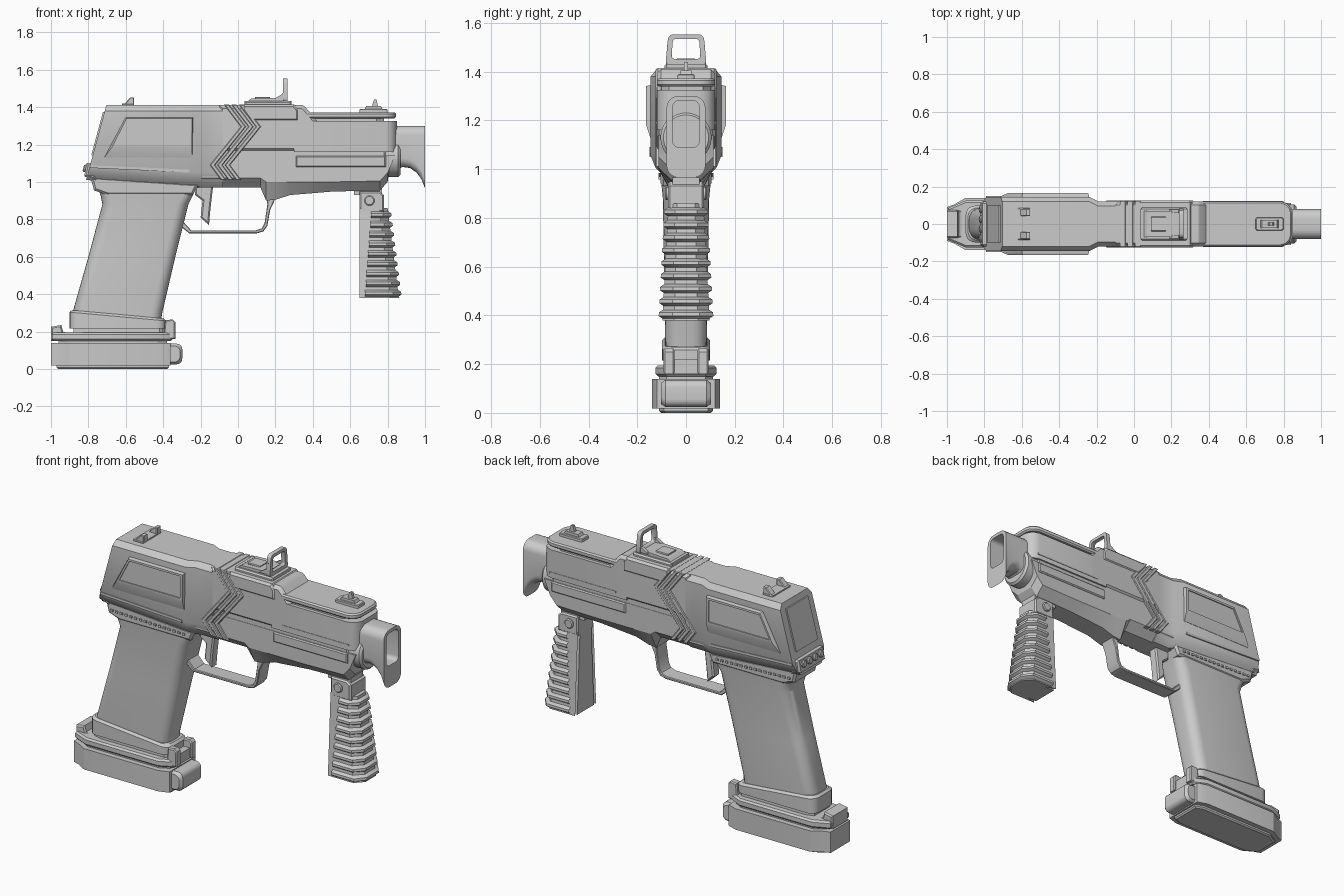
import bpy, bmesh, math
from mathutils import Vector


def loft(name, rings, bevel=0.0, closed=False):
    """Skin matching rings of 3D points, cap the ends, optionally round the cap rims."""
    bm = bmesh.new()
    vs = [[bm.verts.new(p) for p in r] for r in rings]
    n = len(rings[0])
    for a, b in zip(vs, vs[1:]):
        for i in range(n):
            j = (i + 1) % n
            bm.faces.new((a[i], a[j], b[j], b[i]))
    caps = [bm.faces.new(vs[0]), bm.faces.new(vs[-1])]
    bmesh.ops.recalc_face_normals(bm, faces=bm.faces)
    if bevel:
        edges = list({e for f in caps for e in f.edges})
        bmesh.ops.bevel(bm, geom=edges, offset=bevel, segments=1, profile=0.5,
                        affect='EDGES', clamp_overlap=True)
    me = bpy.data.meshes.new(name)
    bm.to_mesh(me)
    bm.free()
    me.polygons.foreach_set("use_smooth", [True] * len(me.polygons))
    me.set_sharp_from_angle(angle=math.radians(28))
    ob = bpy.data.objects.new(name, me)
    bpy.context.collection.objects.link(ob)
    return ob


def prism(name, prof, hw, bevel=0.0, y=0.0):
    """Side profile (x, z) extruded across the width."""
    return loft(name, [[(x, y + s * hw, z) for x, z in prof] for s in (-1, 1)], bevel)


def box(name, x0, x1, z0, z1, hw, bevel=0.0, y=0.0):
    return prism(name, [(x0, z0), (x1, z0), (x1, z1), (x0, z1)], hw, bevel, y)


def plan(name, pts, z0, z1, bevel=0.0):
    """Half plan outline (x, y) mirrored across y and extruded upward."""
    full = pts + [(x, -y) for x, y in reversed(pts)]
    return loft(name, [[(x, y, z) for x, y in full] for z in (z0, z1)], bevel)


def rrect(a0, a1, b0, b1, r, n=5):
    out = []
    for ca, cb, t in ((a1 - r, b1 - r, 0), (a0 + r, b1 - r, 90),
                      (a0 + r, b0 + r, 180), (a1 - r, b0 + r, 270)):
        for k in range(n + 1):
            q = math.radians(t + 90 * k / n)
            out.append((ca + r * math.cos(q), cb + r * math.sin(q)))
    return out


def rod(name, p0, p1, r, n=20, bevel=0.0):
    p0, p1 = Vector(p0), Vector(p1)
    q = (p1 - p0).to_track_quat('Z', 'Y')
    ring = [q @ Vector((r * math.cos(2 * math.pi * k / n), r * math.sin(2 * math.pi * k / n), 0))
            for k in range(n)]
    return loft(name, [[p + v for v in ring] for p in (p0, p1)], bevel)


# Rear receiver: wide faceted shell with a raked back, narrowing forward
def shell(fx, w, zb, zt=1.41):
    h = [(w - 0.05, zb), (w - 0.02, zb + 0.03), (w, zb + 0.08), (w, zt - 0.03), (w - 0.025, zt)]
    return [(fx(z), y, z) for y, z in h + [(-y, z) for y, z in reversed(h)]]


def rake(z):
    return -0.815 + (z - 1.0) * 0.27


loft("rear_receiver", [shell(rake, 0.145, 1.01), shell(lambda z: -0.24, 0.145, 0.975),
                       shell(lambda z: -0.19, 0.12, 0.97), shell(lambda z: -0.08, 0.12, 0.97)])
prism("rear_plate", [(rake(z) + d, z) for z, d in ((1.14, -0.008), (1.375, -0.008),
                                                   (1.375, 0.03), (1.14, 0.03))], 0.10)
prism("rear_lip", [(-0.822, 1.03), (-0.81, 1.1), (-0.76, 1.1), (-0.76, 1.01)], 0.12, 0.01)
for i in range(4):
    y = -0.078 + i * 0.052
    rod("rear_button", (-0.79, y, 1.066), (-0.827, y, 1.074), 0.02, 16, 0.005)

# Raised side panels with a sloped lower edge and framed face
for s in (-1, 1):
    def at(pts, y):
        return [(x, s * y, z) for x, z in pts]
    out = [(-0.715, 1.13), (-0.245, 1.13), (-0.24, 1.345), (-0.60, 1.345)]
    mid = [(-0.675, 1.185), (-0.245, 1.185), (-0.245, 1.34), (-0.595, 1.34)]
    inn = [(-0.655, 1.2), (-0.26, 1.2), (-0.26, 1.328), (-0.59, 1.328)]
    loft("side_panel", [at(out, 0.13), at(out, 0.147), at(mid, 0.165), at(inn, 0.165), at(inn, 0.159)])
    # Fine seam strip along the lower rear receiver
    loft("lower_strip", [at([(-0.79, 1.075), (-0.26, 1.05), (-0.26, 1.065), (-0.79, 1.09)], y)
                         for y in (0.13, 0.149)])

# Chevron ribs between rear and front halves
zig = [(-0.06, 1.413), (0.03, 1.295), (-0.135, 1.09), (-0.075, 1.01)]
for k in range(3):
    d = k * 0.04 - 0.015
    prism("chevron_rib", [(x + d, z) for x, z in zig] + [(x + d + 0.027, z) for x, z in reversed(zig)],
          0.125, 0.004)

# Slide: high middle part, lower front part with rounded nose, top cover
prism("slide_middle", [(-0.1, 1.16), (0.42, 1.16), (0.42, 1.33), (0.36, 1.4), (0.345, 1.41), (-0.1, 1.41)],
      0.12, 0.018)
nose = [(0.3, 0.12), (0.79, 0.12), (0.82, 0.11), (0.84, 0.09), (0.85, 0.06)]
plan("slide_front", nose, 1.16, 1.325)
plan("slide_core", [(0.3, 0.1), (0.74, 0.1), (0.78, 0.07)], 1.3, 1.36)
plan("slide_top_cover", [(x - 0.005, y) for x, y in nose], 1.34, 1.372, 0.008)
plan("slide_shadow_step", [(-0.19, 0.11), (0.78, 0.11), (0.83, 0.07)], 1.12, 1.17)
box("slide_nose_rail", 0.37, 0.8, 1.185, 1.195, 0.1225)

# Lower frame with tapered underside
low = [(-0.22, 0.97), (0.12, 0.97), (0.15, 0.9), (0.2, 0.905), (0.28, 0.93), (0.5, 0.948),
       (0.76, 0.955), (0.8, 1.0)]
top = [(0.81, 1.07), (0.84, 1.14), (-0.22, 1.14)]
wide = [(x, max(z + 0.05, 1.0)) for x, z in low] + top
deep = low + top
loft("lower_frame", [[(x, y, z) for x, z in p]
                     for p, y in ((wide, -0.112), (deep, -0.06), (deep, 0.06), (wide, 0.112))])
box("frame_rail", 0.31, 0.79, 1.08, 1.138, 0.12, 0.006)

# Trigger and guard
prism("trigger_guard", [(-0.31, 0.765), (-0.26, 0.725), (0.1, 0.725), (0.135, 0.735), (0.157, 0.765),
                        (0.172, 0.85), (0.2, 0.91), (0.19, 0.97), (0.12, 0.98), (0.15, 0.93),
                        (0.157, 0.88), (0.142, 0.78), (0.128, 0.752), (0.095, 0.741), (-0.25, 0.741),
                        (-0.29, 0.785)], 0.048, 0.004)
prism("trigger", [(-0.23, 0.98), (-0.23, 0.93), (-0.19, 0.9), (-0.2, 0.81), (-0.155, 0.768),
                  (-0.148, 0.85), (-0.135, 0.96), (-0.135, 0.98)], 0.03, 0.008)

# Main grip
loft("main_grip", [[(x, y, z) for x, y in rrect(x0, x1, -w, w, r)] for z, x0, x1, w, r in
                   ((0.2, -0.87, -0.42, 0.08, 0.05), (0.3, -0.885, -0.405, 0.085, 0.06),
                    (0.6, -0.80, -0.335, 0.09, 0.06), (0.88, -0.725, -0.265, 0.095, 0.06),
                    (0.93, -0.735, -0.24, 0.1, 0.05), (0.99, -0.76, -0.215, 0.1, 0.05))])
prism("grip_collar", [(-0.79, 1.03), (-0.77, 0.955), (-0.7, 0.93), (-0.24, 0.93), (-0.21, 0.99)], 0.105, 0.012)
for i in range(16):
    x = -0.75 + i * 0.031
    box("collar_stud", x, x + 0.016, 0.972 - i * 0.001, 0.984 - i * 0.001, 0.112)
loft("grip_band", [[(x, y, z + (0.0 if i == 0 else -0.09 * (x + 0.64))) for x, y in
                    rrect(-0.9 + c, -0.385 - c, -0.098 + c, 0.098 - c, 0.05)]
                   for i, z, c in ((0, 0.215, 0.0), (1, 0.28, 0.0), (1, 0.292, 0.012))])

# Magazine base
foot = [(-1.0, 0.09), (-0.96, 0.105), (-0.9, 0.14), (-0.42, 0.14), (-0.36, 0.12)]
plan("base_block", foot, 0.018, 0.14)
plan("base_sole", [(-0.97, 0.07), (-0.9, 0.11), (-0.42, 0.11), (-0.37, 0.09)], 0.0, 0.03, 0.008)
plan("base_plate", [(-0.995, 0.085), (-0.9, 0.125), (-0.43, 0.125), (-0.35, 0.085)], 0.15, 0.195, 0.01)
plan("base_spacer", [(-0.96, 0.07), (-0.9, 0.11), (-0.43, 0.11), (-0.38, 0.08)], 0.12, 0.17)
plan("base_neck", [(-0.88, 0.07), (-0.83, 0.085), (-0.42, 0.085), (-0.4, 0.07)], 0.18, 0.23)
prism("base_rear_hook", [(-1.0, 0.15), (-0.93, 0.15), (-0.91, 0.19), (-0.935, 0.2), (-0.945, 0.235),
                         (-1.0, 0.225)], 0.075, 0.008)
loft("base_front_bumper", [[(x, y, z) for x, z in rrect(-0.4 + c, -0.298 - c, 0.025 + c, 0.135 - c, 0.03)]
                           for y, c in ((-0.102, 0.012), (-0.085, 0), (0.085, 0), (0.102, 0.012))])
for s in (-1, 1):
    prism("base_front_clip", [(-0.4, 0.16), (-0.335, 0.16), (-0.335, 0.25), (-0.35, 0.265), (-0.39, 0.26)],
          0.022, 0.006, s * 0.07)
box("base_front_latch", -0.4, -0.345, 0.16, 0.22, 0.06, 0.006)


# Folding front grip: open-backed tapered channel with wrapped ribs
def channel(z, off=0.0, back=0.65, wall=0.02):
    t = (0.86 - z) / 0.48
    w, f = 0.072 + 0.025 * t + off, 0.8 + 0.06 * t + off
    o = [(back, w), (f - 0.045, w), (f, w * 0.5)]
    v = w - wall - off
    i = [(f - wall - off, v * 0.45), (f - 0.055 - off, v), (back, v)]
    return [(x, y, z) for x, y in o + [(x, -y) for x, y in reversed(o)]
            + [(x, -y) for x, y in i] + [(x, y) for x, y in reversed(i)]]


loft("front_grip_channel", [channel(0.38), channel(0.86)])
for k in range(9):
    z = 0.405 + k * 0.0525
    b = 0.68 + k * 0.004
    loft("front_grip_rib", [channel(z + d, o, b) for d, o in ((-0.018, 0.0), (-0.007, 0.016),
                                                              (0.007, 0.016), (0.018, 0.0))])
prism("front_grip_pivot", [(0.65, 0.84), (0.78, 0.84), (0.78, 0.93), (0.755, 0.95), (0.65, 0.95)], 0.074, 0.008)
box("front_grip_mount", 0.62, 0.77, 0.93, 0.98, 0.055)
rod("pivot_bolt", (0.703, -0.085, 0.9), (0.703, 0.085, 0.9), 0.027, 20, 0.005)

# Muzzle shroud with hooked underside and deep slot
loft("muzzle_shroud", [[(x, y, z) for y, z in rrect(-w, w, b, t, r)] for x, b, t, w, r in
                       ((0.78, 1.03, 1.3, 0.08, 0.05), (0.83, 1.055, 1.3, 0.08, 0.05),
                        (0.88, 1.08, 1.3, 0.08, 0.05), (0.92, 1.074, 1.3, 0.08, 0.05),
                        (0.955, 1.05, 1.3, 0.08, 0.05), (0.98, 1.015, 1.3, 0.08, 0.05),
                        (1.0, 0.965, 1.3, 0.08, 0.05), (1.0, 1.09, 1.28, 0.055, 0.025),
                        (0.86, 1.09, 1.28, 0.055, 0.025))])
rod("muzzle_collar", (0.77, 0, 1.13), (0.868, 0, 1.13), 0.105, 28, 0.012)

# Optic: saddle, base, lens frame
prism("optic_saddle", [(0.02, 1.385), (0.065, 1.325), (0.325, 1.325), (0.325, 1.385), (0.3, 1.415), (0.03, 1.415)],
      0.126, 0.012)
box("optic_base", 0.035, 0.285, 1.405, 1.432, 0.088, 0.008)
prism("optic_body", [(0.05, 1.43), (0.265, 1.43), (0.265, 1.445), (0.21, 1.45), (0.07, 1.445)], 0.07)
box("optic_cap", 0.09, 0.17, 1.44, 1.454, 0.04, 0.004)
outer = rrect(-0.08, 0.08, 1.425, 1.553, 0.022, 4)
inner = rrect(-0.058, 0.058, 1.452, 1.535, 0.015, 4)
frame = [[(x, y * (1.06 - (z - 1.425) * 1.2), z) for y, z in p]
         for p, x in ((inner, 0.24), (outer, 0.24), (outer, 0.265), (inner, 0.265), (inner, 0.24))]
me_frame = loft("optic_lens_frame", frame)
bm = bmesh.new()
bm.from_mesh(me_frame.data)
bmesh.ops.delete(bm, geom=[f for f in bm.faces if len(f.verts) > 4], context='FACES_ONLY')
bmesh.ops.remove_doubles(bm, verts=bm.verts, dist=1e-5)
bmesh.ops.recalc_face_normals(bm, faces=bm.faces)
bm.to_mesh(me_frame.data)
bm.free()
for s in (-1, 1):
    prism("optic_brace", [(0.19, 1.44), (0.25, 1.44), (0.25, 1.51), (0.238, 1.47), (0.21, 1.455)],
          0.01, 0, s * 0.068)

# Iron sights
box("rear_sight_base", -0.62, -0.555, 1.4, 1.418, 0.085, 0.004)
for s in (-1, 1):
    prism("rear_sight_post", [(-0.615, 1.41), (-0.555, 1.41), (-0.555, 1.452), (-0.575, 1.452)],
          0.02, 0.004, s * 0.062)
plan("front_sight_base", rrect(0.65, 0.8, -0.035, 0.035, 0.012, 3)[:8], 1.365, 1.39, 0.004)
prism("front_sight_ramp", [(0.675, 1.385), (0.775, 1.385), (0.765, 1.405), (0.685, 1.405)], 0.022)
prism("front_sight_post", [(0.715, 1.4), (0.75, 1.4), (0.74, 1.44), (0.727, 1.44)], 0.009)
